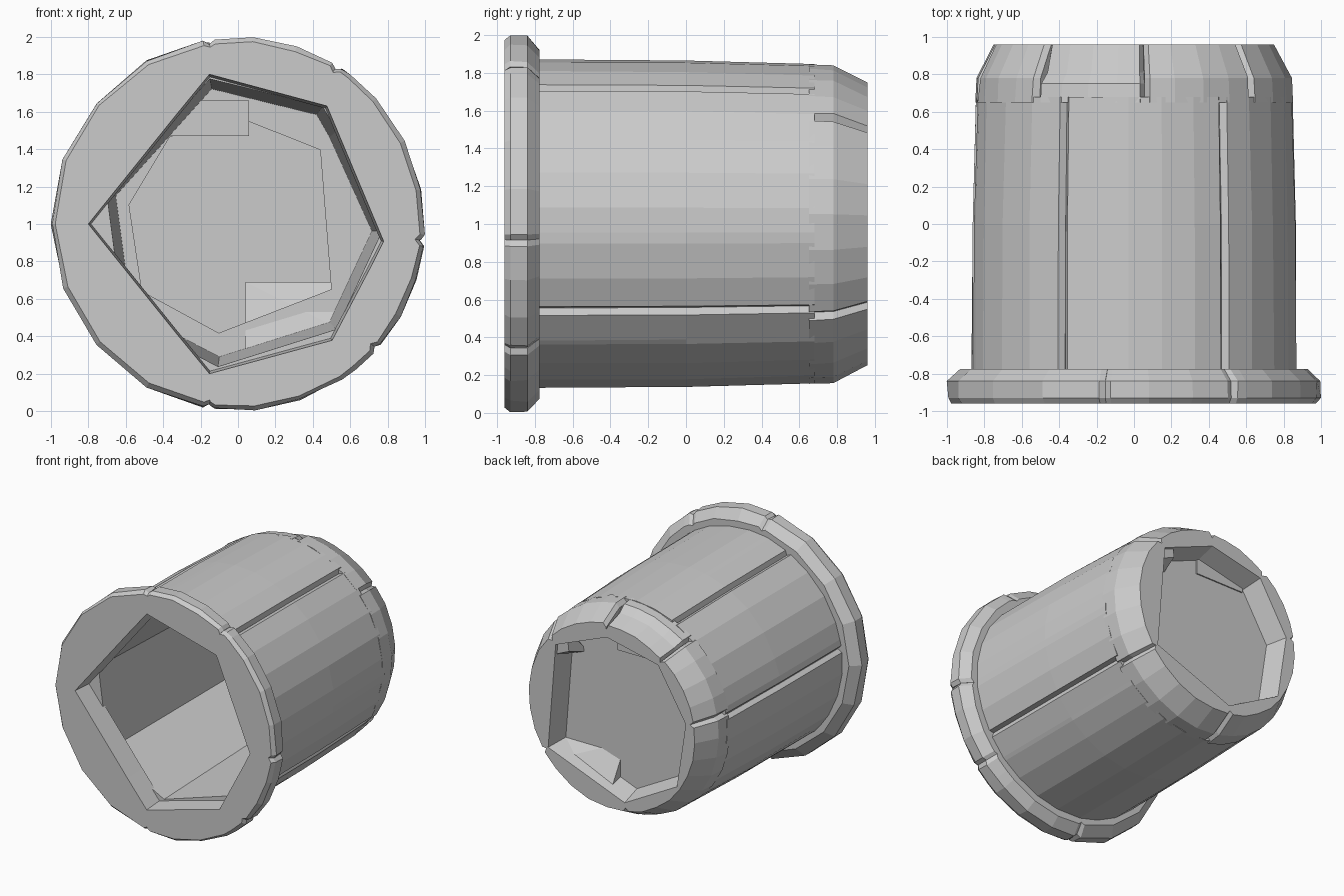
import bpy, bmesh, math, random

random.seed(4)
cube = bpy.data.objects.get("Cube")
if cube:
    bpy.data.objects.remove(cube, do_unlink=True)

stone = bpy.data.materials.new("stone grey")
stone.use_nodes = True
GREY = (0.6, 0.6, 0.6, 1)
stone.diffuse_color = GREY
stone.node_tree.nodes["Principled BSDF"].inputs["Base Color"].default_value = GREY

# Inner openings as (angle in degrees, radius) corners around the y axis
MOUTH = [(-101, .816), (-51, .8), (-7, .786), (53, .79), (101, .816), (180, .8)]
TUBE = [(-98, .77), (-47, .77), (-3, .77), (53, .78), (101, .79), (167, .72), (219, .79)]
REAR = [(-100, .68), (-35, .7), (42, .68), (86, .64), (128, .68), (170, .68), (215, .72)]


def polygon_radius(corners, angle):
    """Distance from the axis to a polygon's side at an angle."""
    ring = corners + [(corners[0][0] + 360, corners[0][1])]
    a = (angle - ring[0][0]) % 360 + ring[0][0]
    for (a1, r1), (a2, r2) in zip(ring, ring[1:]):
        if a1 <= a <= a2:
            s = lambda d: math.sin(math.radians(d))
            return r1 * r2 * s(a2 - a1) / (r1 * s(a - a1) + r2 * s(a2 - a))


def finish(name, bm):
    bmesh.ops.recalc_face_normals(bm, faces=bm.faces)
    mesh = bpy.data.meshes.new(name)
    bm.to_mesh(mesh)
    bm.free()
    mesh.materials.append(stone)
    obj = bpy.data.objects.new(name, mesh)
    bpy.context.collection.objects.link(obj)


def arc_block(name, start, end, profile, corners, inner, steps, groove, jitter):
    """Solid arc: profile is the outer (y, radius) line, inner the (y, scale) line."""
    angles = {start, end, start + 1.8, end - 1.8}
    angles |= {start + (end - start) * i / steps for i in range(1, steps)}
    for a, _ in corners:
        for turn in (0, 360):
            if start + 4 < a + turn < end - 4:
                angles.add(a + turn)
    bm = bmesh.new()
    loops = []
    for a in sorted(angles):
        drop = groove if a in (start, end) else 1
        c, s = math.cos(math.radians(a)), math.sin(math.radians(a))
        points = [(y, r * drop * (1 - random.random() * jitter)) for y, r in profile]
        points += [(y, k * polygon_radius(corners, a)) for y, k in inner]
        loops.append([bm.verts.new((r * c, y, 1 + r * s)) for y, r in points])
    n = len(loops[0])
    for p, q in zip(loops, loops[1:]):
        for i in range(n):
            j = (i + 1) % n
            bm.faces.new((p[i], p[j], q[j], q[i]))
    bm.faces.new(loops[0])
    bm.faces.new(loops[-1])
    finish(name, bm)


def chunk(name, points):
    """Rough convex stone."""
    bm = bmesh.new()
    for p in points:
        bm.verts.new(p)
    bmesh.ops.convex_hull(bm, input=bm.verts)
    finish(name, bm)


# Front rim blocks
rim_profile = [(-.96, .98), (-.93, 1.003), (-.84, 1.003), (-.775, .93)]
rim_inner = [(-.775, .98), (-.96, 1)]
for name, a, b, steps in (("rim_top", 58, 99, 3), ("rim_left", -5, 58, 4),
                          ("rim_lower_left", -42, -5, 3), ("rim_bottom", -99, -42, 4),
                          ("rim_right", 99, 261, 8)):
    arc_block(name, a, b, rim_profile, MOUTH, rim_inner, steps, .98, .012)

# Body staves around a wide tube
stave_profile = [(-.8, .874), (0, .87), (.68, .85)]
stave_inner = [(.68, .93), (-.8, 1)]
breaks = [-32, 56, 116, 172, 328]
for i, (a, b) in enumerate(zip(breaks, breaks[1:])):
    arc_block(f"body_stave_{i + 1}", a, b, stave_profile, TUBE, stave_inner,
              round((b - a) / 13), .962, .006)

# Back ring blocks, the notched one with a sunken back half
back_profile = [(.65, .855), (.78, .847), (.96, .755)]
notch_profile = [(.65, .85), (.75, .84), (.81, .785), (.96, .74)]
back_inner = [(.96, 1), (.65, .87)]
for name, a, b, profile in (("back_block_top", 42, 86, back_profile),
                            ("back_block_notched", 86, 128, notch_profile),
                            ("back_block_upper_right", 128, 170, back_profile),
                            ("back_block_lower_right", 170, 260, back_profile),
                            ("back_block_bottom", 260, 325, back_profile),
                            ("back_block_left", 325, 402, back_profile)):
    arc_block(name, a, b, profile, REAR, back_inner, round((b - a) / 12), .96, .01)

# Closing plate inside the back ring
bpy.ops.mesh.primitive_cylinder_add(vertices=18, radius=.74, depth=.06,
                                    location=(0, .76, 1), rotation=(math.pi / 2, 0, 0))
plate = bpy.context.object
plate.name = "back_plate"
plate.data.materials.append(stone)

# Loose stones wedged against the plate
chunk("bottom_wedge", [(.04, .72, .69), (.58, .72, .69), (.04, .93, .34), (.54, .93, .5),
                       (.04, .62, .32), (.5, .62, .46)])
chunk("top_ledge", [(x, y, z) for x in (-.38, .06) for y in (.64, .8) for z in (1.47, 1.66)])
chunk("corner_wedge", [(.36, .75, 1.36), (.4, .94, 1.42), (.6, .75, 1.3),
                       (.58, .94, 1.34), (.42, .94, 1.6), (.56, .75, 1.52)])
